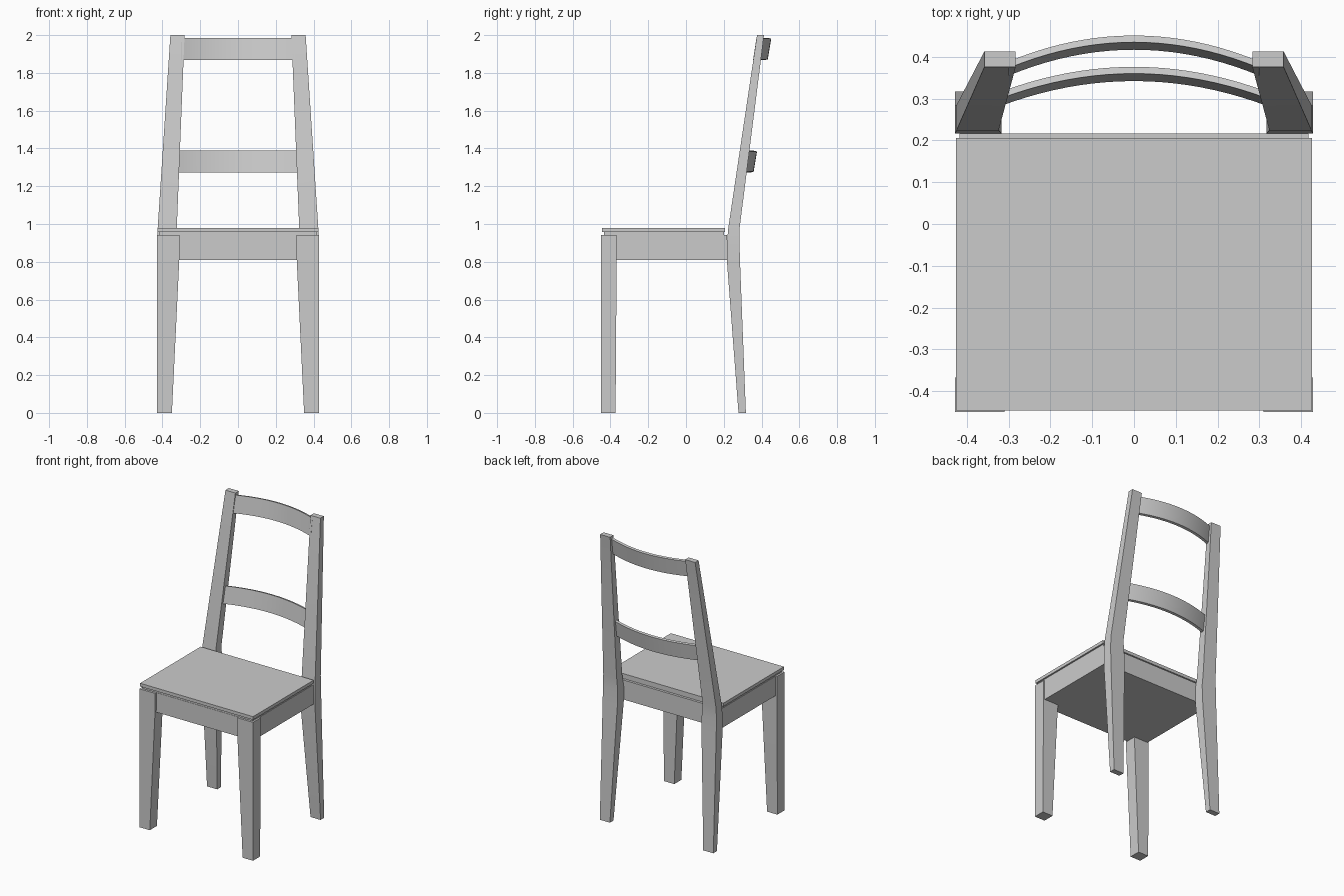
import bpy, bmesh, math

if "Cube" in bpy.data.objects:
    bpy.data.objects.remove(bpy.data.objects["Cube"])


def finish(name, bm):
    bmesh.ops.recalc_face_normals(bm, faces=bm.faces)
    me = bpy.data.meshes.new(name)
    bm.to_mesh(me)
    bm.free()
    ob = bpy.data.objects.new(name, me)
    bpy.context.collection.objects.link(ob)
    bpy.ops.object.select_all(action='DESELECT')
    ob.select_set(True)
    bpy.context.view_layer.objects.active = ob
    bpy.ops.object.shade_smooth_by_angle(angle=math.radians(35))
    return ob


def loft(name, rings):
    """Skin a list of four-point rings and cap both ends."""
    bm = bmesh.new()
    loops = [[bm.verts.new(p) for p in ring] for ring in rings]
    for a, b in zip(loops, loops[1:]):
        for i in range(4):
            j = (i + 1) % 4
            bm.faces.new((a[i], a[j], b[j], b[i]))
    bm.faces.new(loops[0])
    bm.faces.new(loops[-1])
    return finish(name, bm)


def rect(x0, x1, y0, y1, z):
    return [(x0, y0, z), (x1, y0, z), (x1, y1, z), (x0, y1, z)]


def box(name, x, y0, y1, z0, z1):
    return loft(name, [rect(-x, x, y0, y1, z0), rect(-x, x, y0, y1, z1)])


def side_pair(name, sections):
    """Tapered upright on both sides; sections are (x0, x1, y0, y1, z)."""
    for side, s in (("right", 1), ("left", -1)):
        loft(f"{name}_{side}",
             [rect(s * x0, s * x1, y0, y1, z) for x0, x1, y0, y1, z in sections])


# Front legs, tapering on the inner faces
side_pair("front_leg", [
    (0.35, 0.428, -0.45, -0.373, 0.0),
    (0.31, 0.428, -0.45, -0.367, 0.83),
    (0.31, 0.428, -0.45, -0.367, 0.943)])

# Back legs bending into the leaning back posts
side_pair("back_post", [
    (0.352, 0.428, 0.278, 0.317, 0.0),
    (0.317, 0.428, 0.217, 0.286, 0.80),
    (0.317, 0.428, 0.217, 0.283, 0.90),
    (0.324, 0.425, 0.224, 0.284, 0.98),
    (0.283, 0.358, 0.376, 0.413, 2.0)])

# Apron under the seat, joined to the back posts
box("apron", 0.418, -0.437, 0.217, 0.81, 0.943)

# Seat panel on a thin spacer
box("seat_spacer", 0.415, -0.435, 0.20, 0.943, 0.96)
box("seat", 0.426, -0.446, 0.206, 0.958, 0.98)


def slat(name, half, y_back, sag, z0, z1, lean=0.018, thick=0.016, n=20):
    """Bowed, leaning back slat; y_back is the rear top edge at the middle."""
    rings = []
    for i in range(n + 1):
        t = 2 * i / n - 1
        x, y = half * t, y_back - sag * t * t
        rings.append([(x, y - lean - thick, z0), (x, y - lean, z0 + 0.004),
                      (x, y, z1 - 0.004), (x, y - thick, z1)])
    return loft(name, rings)


# Curved back slats
slat("upper_slat", 0.30, 0.451, 0.062, 1.868, 1.985)
slat("lower_slat", 0.32, 0.376, 0.060, 1.273, 1.388)
